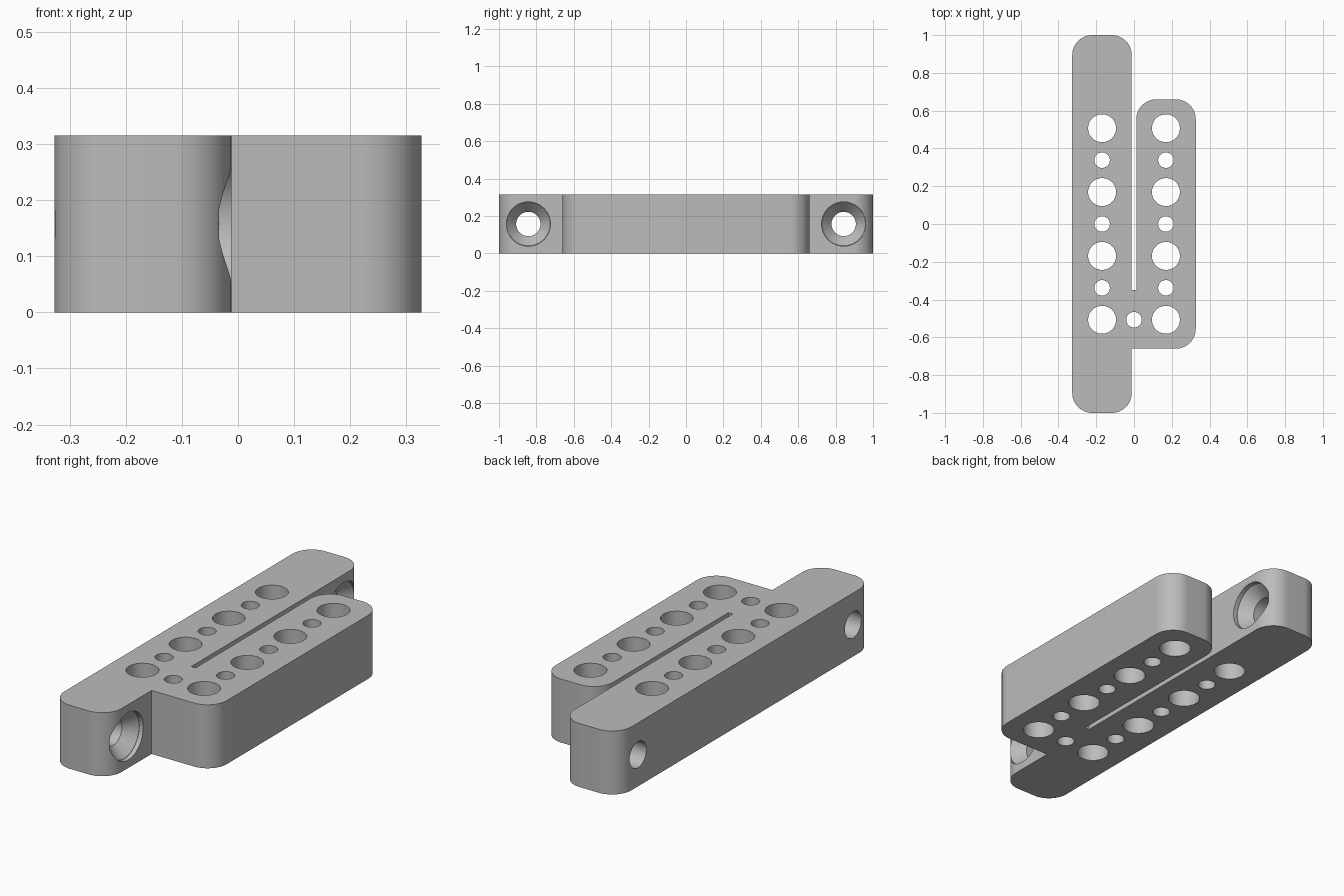
import bpy, bmesh, math
from mathutils import Matrix

cube = bpy.data.objects.get("Cube")
if cube:
    bpy.data.objects.remove(cube)

HEIGHT, PITCH = 0.315, 0.169
OUTER, GAP, ROUND = 0.327, 0.012, 0.106
LONG, SHORT, SLOT_END = 1.0, 0.66, -0.35

grey = bpy.data.materials.new("plain_grey")
grey.use_nodes = True
grey.diffuse_color = (0.5, 0.5, 0.5, 1)
grey.node_tree.nodes["Principled BSDF"].inputs["Base Color"].default_value = (0.5, 0.5, 0.5, 1)


def make_object(name, bm):
    bmesh.ops.recalc_face_normals(bm, faces=bm.faces)
    mesh = bpy.data.meshes.new(name)
    bm.to_mesh(mesh)
    bm.free()
    mesh.materials.append(grey)
    obj = bpy.data.objects.new(name, mesh)
    bpy.context.collection.objects.link(obj)
    return obj


def corner(x, y, sx, sy, steps=16):
    """Counter-clockwise rounded corner whose outer point is (x, y)."""
    cx, cy = x - sx * ROUND, y - sy * ROUND
    start = {(1, 1): 0, (-1, 1): 90, (-1, -1): 180, (1, -1): 270}[sx, sy]
    angles = [math.radians(start + 90 * i / steps) for i in range(steps + 1)]
    return [(cx + ROUND * math.cos(a), cy + ROUND * math.sin(a)) for a in angles]


def add_cone(bm, r1, r2, depth, matrix):
    bmesh.ops.create_cone(bm, cap_ends=True, segments=64, radius1=r1,
                          radius2=r2, depth=depth, matrix=matrix)


# Body outline: a long bar joined to a short bar, with a slot between them
outline = (corner(-OUTER, -LONG, -1, -1) + corner(-GAP, -LONG, 1, -1)
           + [(-GAP, -SHORT)] + corner(OUTER, -SHORT, 1, -1)
           + corner(OUTER, SHORT, 1, 1) + corner(GAP, SHORT, -1, 1)
           + [(GAP, SLOT_END), (-GAP, SLOT_END)]
           + corner(-GAP, LONG, 1, 1) + corner(-OUTER, LONG, -1, 1))
bm = bmesh.new()
base = bm.faces.new([bm.verts.new((x, y, 0)) for x, y in outline])
top = bmesh.ops.extrude_face_region(bm, geom=[base])["geom"]
bmesh.ops.translate(bm, vec=(0, 0, HEIGHT),
                    verts=[v for v in top if isinstance(v, bmesh.types.BMVert)])
block = make_object("clamp_block", bm)

# Vertical holes: alternating large and small, plus one below the slot
bm = bmesh.new()
holes = [(x, i * PITCH, 0.074 if i % 2 else 0.041)
         for x in (-PITCH, PITCH) for i in range(-3, 4)]
holes.append((0, -3 * PITCH, 0.041))
for x, y, r in holes:
    add_cone(bm, r, r, 1, Matrix.Translation((x, y, HEIGHT / 2)))
vertical = make_object("vertical_hole_cutter", bm)

# Countersunk cross holes: a straight bore and a tapered mouth
bores, mouths = bmesh.new(), bmesh.new()
for y in (-0.843, 0.843):
    turn = Matrix.Rotation(math.pi / 2, 4, "Y")
    place = lambda x: Matrix.Translation((x, y, HEIGHT / 2)) @ turn
    add_cone(bores, 0.065, 0.065, 0.8, place(-PITCH))
    add_cone(mouths, 0.065, 0.118, 0.06, place(-GAP - 0.05))
    add_cone(mouths, 0.118, 0.118, 0.024, place(-GAP - 0.01))
bore = make_object("bore_cutter", bores)
mouth_parts = make_object("countersink_cutter", mouths)

# Cut all holes and bake the result
for cutter in (vertical, bore, mouth_parts):
    mod = block.modifiers.new(cutter.name, "BOOLEAN")
    mod.object, mod.solver, mod.use_self = cutter, "EXACT", True
bpy.context.view_layer.update()
baked = bpy.data.meshes.new_from_object(
    block.evaluated_get(bpy.context.evaluated_depsgraph_get()))
block.modifiers.clear()
block.data = baked
for cutter in (vertical, bore, mouth_parts):
    bpy.data.objects.remove(cutter)

bpy.ops.object.select_all(action="DESELECT")
block.select_set(True)
bpy.context.view_layer.objects.active = block
bpy.ops.object.shade_smooth_by_angle(angle=math.radians(30))
